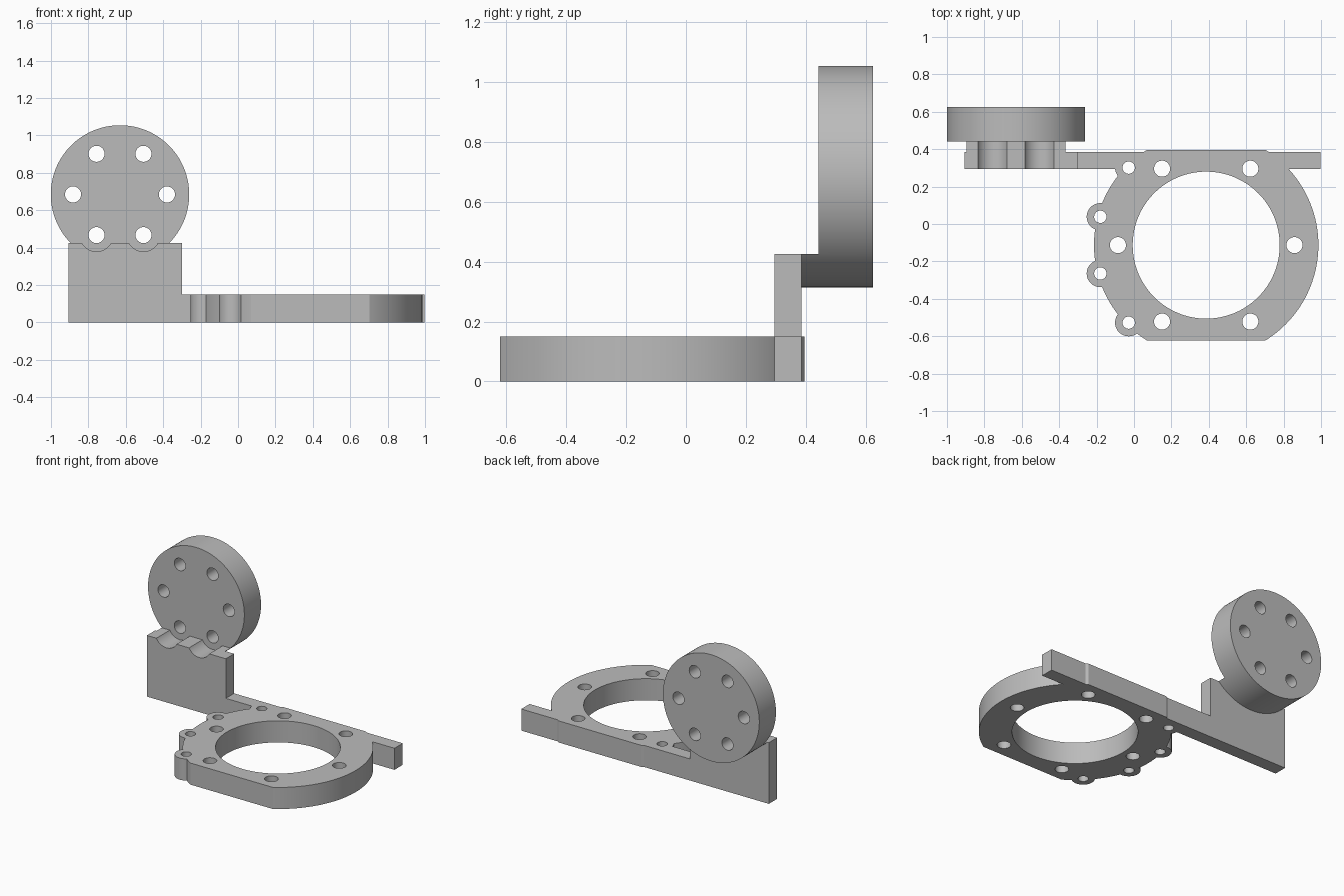
import bpy, bmesh, math
from mathutils import Matrix, Vector

cube = bpy.data.objects.get("Cube")
if cube:
    bpy.data.objects.remove(cube, do_unlink=True)

grey = bpy.data.materials.new("plain grey")
grey.use_nodes = True
COLOUR = (0.5, 0.5, 0.5, 1)
grey.diffuse_color = COLOUR
grey.node_tree.nodes["Principled BSDF"].inputs["Base Color"].default_value = COLOUR


def add_object(name, bm):
    bmesh.ops.recalc_face_normals(bm, faces=bm.faces)
    mesh = bpy.data.meshes.new(name)
    bm.to_mesh(mesh)
    bm.free()
    mesh.materials.append(grey)
    obj = bpy.data.objects.new(name, mesh)
    bpy.context.collection.objects.link(obj)
    return obj


def cylinder(name, axis, u, v, radius, start, end, sides=48):
    """Cylinder along z at (x=u, y=v), or along y at (x=u, z=v)."""
    bm = bmesh.new()
    bmesh.ops.create_cone(bm, cap_ends=True, segments=sides, radius1=radius,
                          radius2=radius, depth=end - start)
    mid = (start + end) / 2
    if axis == "z":
        matrix = Matrix.Translation((u, v, mid))
    else:
        matrix = Matrix.Translation((u, mid, v)) @ Matrix.Rotation(math.pi / 2, 4, "X")
    bm.transform(matrix)
    return add_object(name, bm)


def box(name, low, high):
    low, high = Vector(low), Vector(high)
    bm = bmesh.new()
    bmesh.ops.create_cube(bm, size=1)
    bm.transform(Matrix.Translation((low + high) / 2) @ Matrix.Diagonal((*(high - low), 1)))
    return add_object(name, bm)


def extrude_profile(name, points, y_front, y_back):
    """Outline in x and z, extruded along y."""
    bm = bmesh.new()
    face = bm.faces.new([bm.verts.new((x, y_front, z)) for x, z in points])
    new = bmesh.ops.extrude_face_region(bm, geom=[face])["geom"]
    bmesh.ops.translate(bm, vec=(0, y_back - y_front, 0),
                        verts=[g for g in new if isinstance(g, bmesh.types.BMVert)])
    return add_object(name, bm)


def combine(target, tool, operation):
    mod = target.modifiers.new("combine", "BOOLEAN")
    mod.operation, mod.object, mod.solver = operation, tool, "EXACT"
    bpy.context.view_layer.objects.active = target
    bpy.ops.object.modifier_apply(modifier=mod.name)
    bpy.data.objects.remove(tool, do_unlink=True)


def around(u, v, radius, degrees):
    return [(u + radius * math.cos(math.radians(d)), v + radius * math.sin(math.radians(d)))
            for d in degrees]


SIXTHS = range(0, 360, 60)
THICK = 0.15
RING_X, RING_Y = 0.386, -0.113
DISC_X, DISC_Z = -0.631, 0.684
WALL_TOP = 0.425
WALL_FRONT, WALL_BACK = 0.295, 0.386
DISC_FRONT, DISC_BACK = 0.442, 0.625

# Ring plate with two flattened sides
bracket = cylinder("mounting_bracket", "z", RING_X, RING_Y, 0.6, 0, THICK, 128)
flats = box("flat_sides", (-1, -0.622, -1), (2, 0.396, 1))
combine(bracket, flats, "INTERSECT")

# Small round lugs on the left edge of the ring
lugs = around(RING_X, RING_Y, 0.586, (135, 165, 195, 225))
for x, y in lugs:
    combine(bracket, cylinder("lug", "z", x, y, 0.073, 0, THICK), "UNION")

# Long rail rising into the upright wall
rail = extrude_profile("rail", [(-0.907, 0), (0.996, 0), (0.996, THICK), (-0.3, THICK),
                                (-0.3, WALL_TOP), (-0.907, WALL_TOP)], WALL_FRONT, WALL_BACK)
combine(bracket, rail, "UNION")

# Ring opening, bolt holes and lug holes
combine(bracket, cylinder("opening", "z", RING_X, RING_Y, 0.393, -1, 1, 128), "DIFFERENCE")
for x, y in around(RING_X, RING_Y, 0.472, SIXTHS):
    combine(bracket, cylinder("bolt_hole", "z", x, y, 0.043, -1, 1), "DIFFERENCE")
for x, y in lugs:
    combine(bracket, cylinder("lug_hole", "z", x, y, 0.033, -1, 1), "DIFFERENCE")

# Upright disc, its lower part reaching forward into the wall
disc = cylinder("disc", "y", DISC_X, DISC_Z, 0.37, 0.34, DISC_BACK, 128)
combine(disc, box("relief", (-2, 0, WALL_TOP), (0, DISC_FRONT, 2)), "DIFFERENCE")
combine(bracket, disc, "UNION")

# Disc bolt holes, with tool clearance notches in the wall
disc_holes = around(DISC_X, DISC_Z, 0.251, SIXTHS)
for x, z in disc_holes:
    if z < WALL_TOP + 0.1:
        combine(bracket, cylinder("notch", "y", x, z, 0.088, 0, DISC_FRONT), "DIFFERENCE")
    combine(bracket, cylinder("disc_hole", "y", x, z, 0.043, 0.2, 1), "DIFFERENCE")

# Smooth curved walls, crisp edges
bpy.ops.object.select_all(action="DESELECT")
bracket.select_set(True)
bpy.context.view_layer.objects.active = bracket
bpy.ops.object.shade_smooth_by_angle(angle=math.radians(25))
